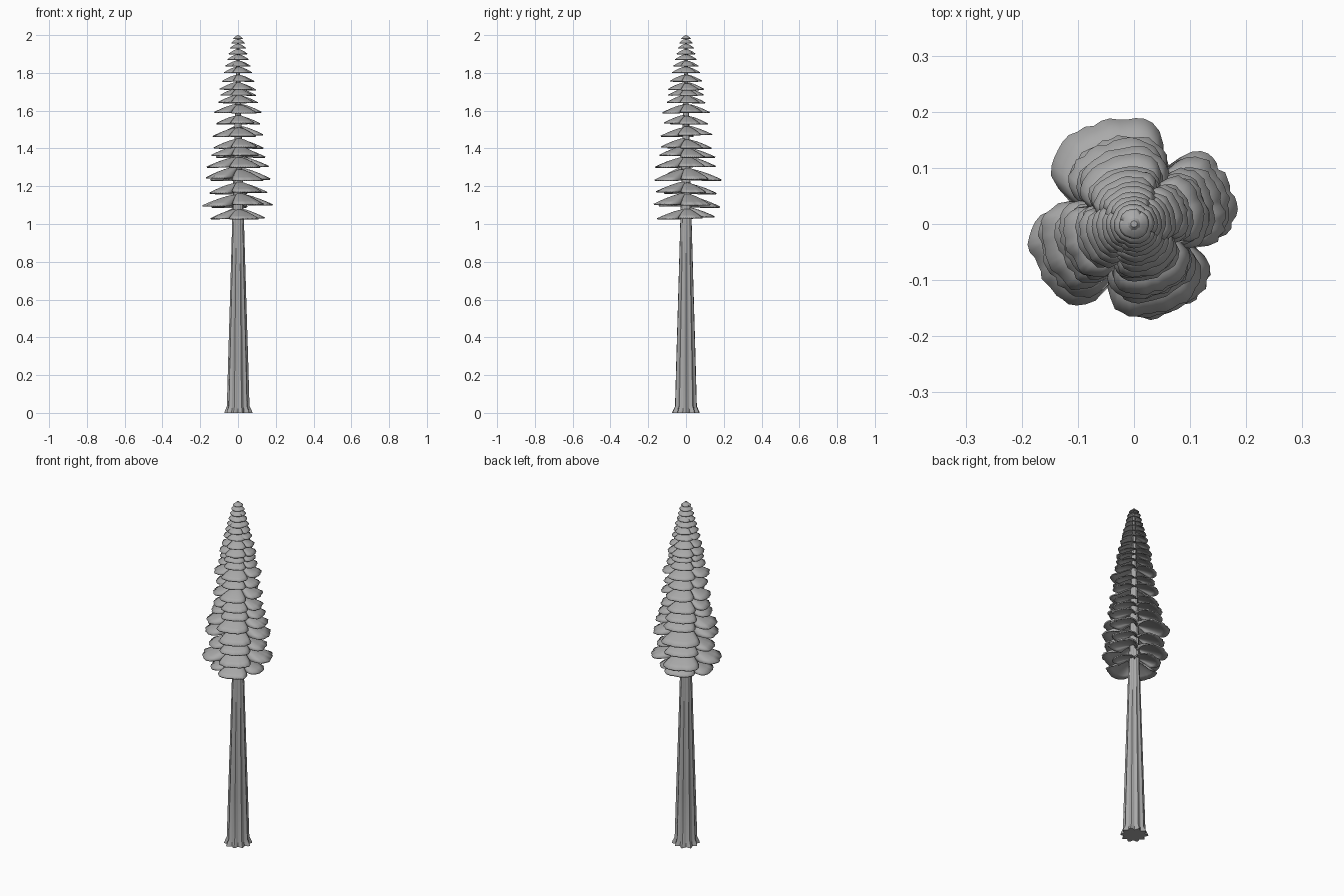
import bpy, bmesh, math, random
from math import cos, sin, pi, radians

random.seed(4)
if "Cube" in bpy.data.objects:
    bpy.data.objects.remove(bpy.data.objects["Cube"])

grey = bpy.data.materials.new("plain grey")
grey.use_nodes = True
grey.diffuse_color = (0.4, 0.4, 0.4, 1)
grey.node_tree.nodes["Principled BSDF"].inputs["Base Color"].default_value = (0.4, 0.4, 0.4, 1)


def finish(bm, name, angle):
    """Turn a bmesh into a smooth-shaded object."""
    bmesh.ops.recalc_face_normals(bm, faces=bm.faces)
    mesh = bpy.data.meshes.new(name)
    bm.to_mesh(mesh)
    bm.free()
    mesh.materials.append(grey)
    ob = bpy.data.objects.new(name, mesh)
    bpy.context.collection.objects.link(ob)
    bpy.ops.object.select_all(action='DESELECT')
    ob.select_set(True)
    bpy.context.view_layer.objects.active = ob
    bpy.ops.object.shade_smooth_by_angle(angle=radians(angle))
    return ob


def bridge(bm, a, b, closed):
    n = len(a)
    for i in range(n if closed else n - 1):
        j = (i + 1) % n
        bm.faces.new((a[i], a[j], b[j], b[i]))


# Fluted trunk with a star-shaped root flare
bm = bmesh.new()
flutes, segs = 10, 60
rings = []
for z, r, flute in ((0, .066, .14), (.015, .062, .12), (.035, .056, .07), (.3, .049, .07),
                    (.65, .039, .07), (1.03, .029, .06), (1.5, .018, .04), (1.97, .006, 0)):
    ring = []
    for i in range(segs):
        a = 2 * pi * i / segs
        rr = r * (1 + flute * cos(flutes * a) + .3 * flute * sin(3 * a + 1))
        ring.append(bm.verts.new((rr * cos(a), rr * sin(a), z)))
    rings.append(ring)
for low, high in zip(rings, rings[1:]):
    bridge(bm, low, high, True)
bm.faces.new(rings[0])
bm.faces.new(rings[-1])
finish(bm, "trunk", 35)


# Foliage: tiers of drooping fans; each fan fills the angle between two gaps
GAPS = (-22, 56, 158, 245, 338)
RADIAL = 5


def add_fan(bm, start, end, radius, z_edge, rise, depth, steps):
    mid, half = (start + end) / 2, (end - start) / 2
    ragged = [1 - random.uniform(0, .05) for _ in range(steps + 1)]
    rows = []
    for k in range(RADIAL + 1):
        t = k / RADIAL
        row = []
        for i in range(steps + 1):
            u = 2 * i / steps - 1
            a = radians(mid + u * half)
            reach = radius * (1 - depth * abs(u) ** 5) * (1 + (ragged[i] - 1) * t ** 3)
            r = .006 + (reach - .006) * t
            z = z_edge + rise * (1 - t ** 1.4) - .2 * rise * u * u * t * (1 - t)
            row.append(bm.verts.new((r * cos(a), r * sin(a), z)))
        rows.append(row)
    for inner, outer in zip(rows, rows[1:]):
        bridge(bm, inner, outer, False)


# Edge height and radius of each tier
TIERS = ((1.03, .155), (1.09, .195), (1.16, .17), (1.23, .197), (1.295, .17),
         (1.355, .155), (1.40, .142), (1.465, .14), (1.53, .122), (1.585, .13),
         (1.64, .108), (1.68, .098), (1.71, .1), (1.755, .088), (1.80, .077),
         (1.835, .068), (1.87, .058), (1.90, .05), (1.93, .043), (1.957, .036),
         (1.98, .027))

for n, (z, radius) in enumerate(TIERS):
    bm = bmesh.new()
    big = max(0, (radius - .06) / .135)
    steps = 3 + int(radius * 100)
    turn = random.uniform(-6, 6)
    rise = .012 + .24 * radius
    for start, end in zip(GAPS, GAPS[1:]):
        size = radius * random.uniform(1 - .12 * big, 1)
        lift = random.uniform(-.006, .014) * big
        add_fan(bm, start + turn, end + turn, size, z + lift,
                min(rise, 1.994 - z), .06 + .5 * big, steps)
    bmesh.ops.remove_doubles(bm, verts=bm.verts, dist=.0004)
    tier = finish(bm, f"foliage_tier_{n + 1}", 40)
    slab = tier.modifiers.new("thickness", 'SOLIDIFY')
    slab.thickness = .002 + .03 * radius
    slab.offset = 0

# Rounded tip
bpy.ops.mesh.primitive_cone_add(vertices=9, radius1=.018, radius2=.006, depth=.015,
                                location=(0, 0, 1.9925))
tip = bpy.context.object
tip.name = "tip"
tip.data.materials.append(grey)
bpy.ops.object.shade_smooth_by_angle(angle=radians(40))
